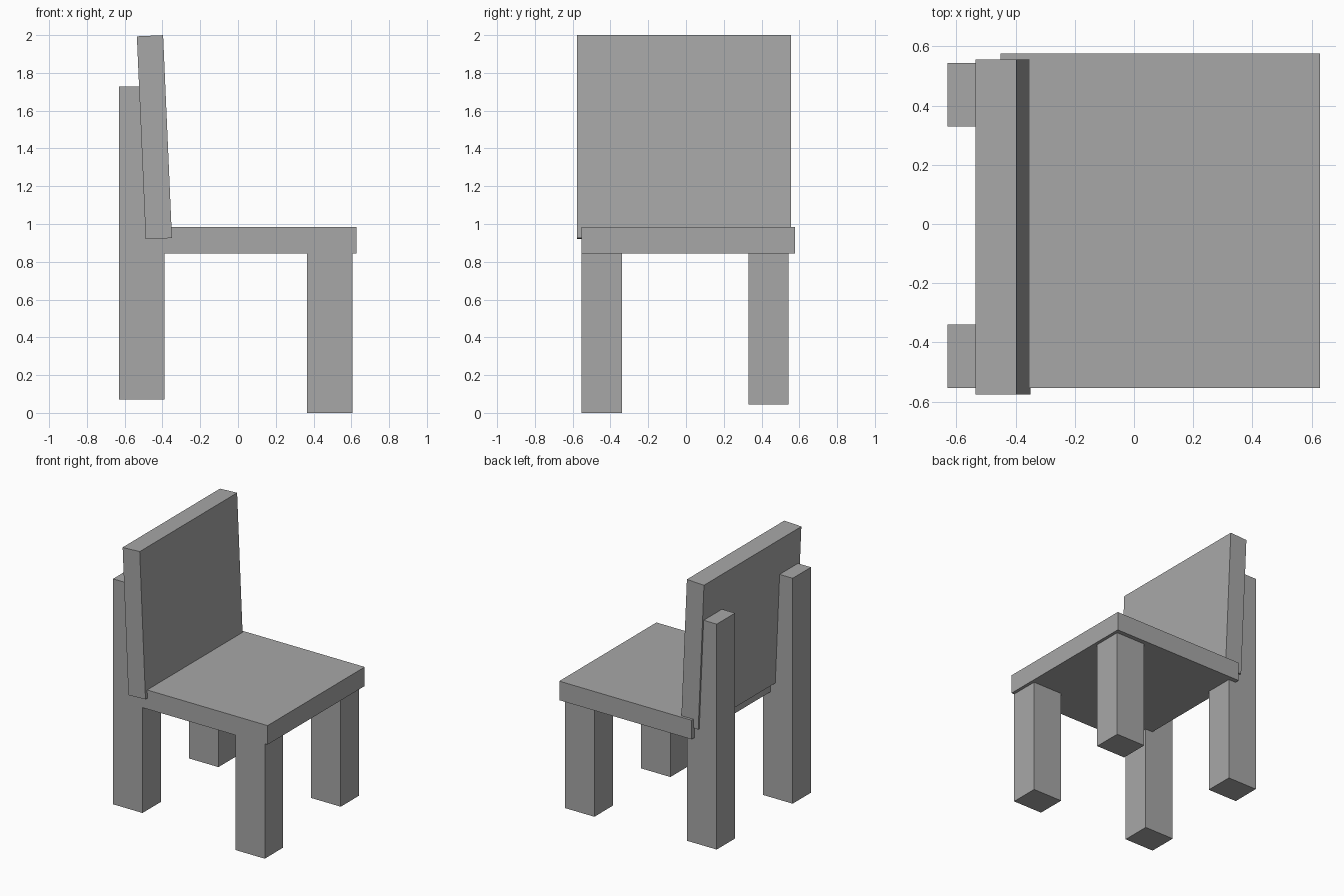
import bpy
import math
from mathutils import Matrix, Vector
import bmesh

if "Cube" in bpy.data.objects:
    bpy.data.objects.remove(bpy.data.objects["Cube"])

grey = bpy.data.materials.new("plain grey")
grey.diffuse_color = (0.39, 0.39, 0.39, 1)
grey.use_nodes = True
grey.node_tree.nodes["Principled BSDF"].inputs["Base Color"].default_value = grey.diffuse_color


def box(name, low, high, tilt=0.0):
    """Box between two corners, tilted about the y axis through its centre."""
    low, high = Vector(low), Vector(high)
    mesh = bpy.data.meshes.new(name)
    bm = bmesh.new()
    bmesh.ops.create_cube(bm, size=1, matrix=Matrix.Diagonal((*(high - low), 1)))
    bm.to_mesh(mesh)
    bm.free()
    mesh.materials.append(grey)
    obj = bpy.data.objects.new(name, mesh)
    obj.location = (low + high) / 2
    obj.rotation_euler.y = math.radians(tilt)
    bpy.context.collection.objects.link(obj)
    return obj


# Seat slab
box("seat", (-0.45, -0.553, 0.845), (0.628, 0.576, 0.985))

# Leaning backrest
box("backrest", (-0.512, -0.576, 0.922), (-0.373, 0.556, 1.997), tilt=-2.5)

# Legs: the rear pair runs up behind the backrest, the front pair stops at the seat
for side, y0, y1, foot in (("right", -0.553, -0.34, 0.0), ("left", 0.33, 0.543, 0.045)):
    box("front_leg_" + side, (0.365, y0, foot), (0.605, y1, 0.90))
    box("rear_leg_" + side, (-0.63, y0, 0.07), (-0.39, y1, 1.728))
